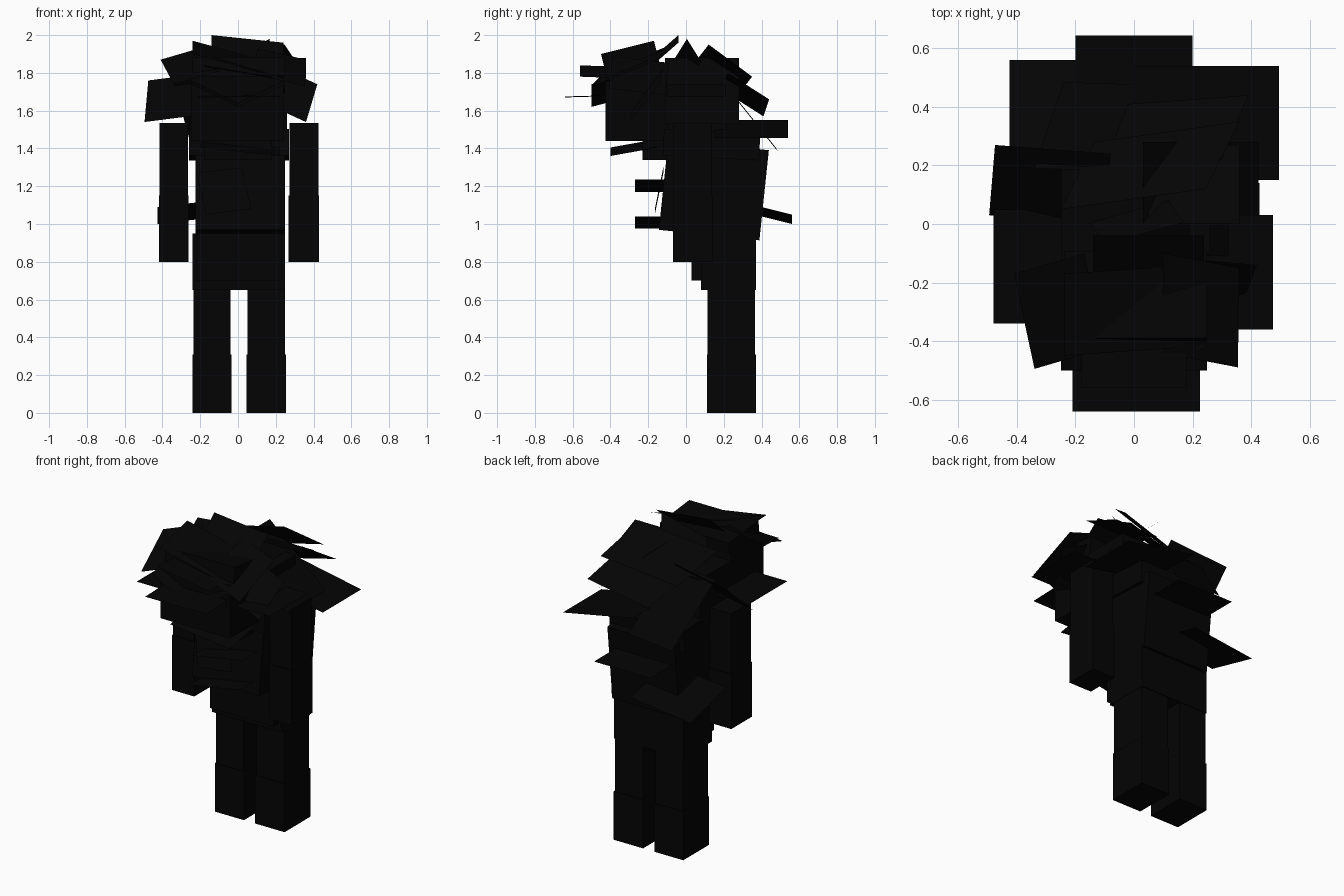
import bpy, bmesh, math
from mathutils import Vector, Matrix

cube = bpy.data.objects.get("Cube")
if cube:
    bpy.data.objects.remove(cube, do_unlink=True)

fur = bpy.data.materials.new("soot black")
fur.use_nodes = True
BLACK = (0.0012, 0.0012, 0.0012, 1)
fur.diffuse_color = BLACK
fur.node_tree.nodes["Principled BSDF"].inputs["Base Color"].default_value = BLACK


def add(name, bm):
    bmesh.ops.recalc_face_normals(bm, faces=bm.faces)
    mesh = bpy.data.meshes.new(name)
    bm.to_mesh(mesh)
    bm.free()
    mesh.materials.append(fur)
    obj = bpy.data.objects.new(name, mesh)
    bpy.context.collection.objects.link(obj)
    return obj


def box(name, x, y, z, pitch=0):
    """Box from ranges on each axis, pitched about its own centre."""
    bm = bmesh.new()
    bmesh.ops.create_cube(bm, size=1)
    size = [r[1] - r[0] for r in (x, y, z)]
    mid = Vector([(r[0] + r[1]) / 2 for r in (x, y, z)])
    m = Matrix.Translation(mid) @ Matrix.Rotation(math.radians(pitch), 4, "X") @ Matrix.Diagonal((*size, 1))
    bmesh.ops.transform(bm, matrix=m, verts=bm.verts)
    return add(name, bm)


def tuft(name, a, b, c):
    """Flat pelt sheet from three neighbouring corners."""
    a, b, c = Vector(a), Vector(b), Vector(c)
    bm = bmesh.new()
    bm.faces.new([bm.verts.new(p) for p in (a, b, c, a + c - b)])
    return add(name, bm)


# Legs, feet and arms
for side, leg, arm in (("right", (-0.235, -0.04), (-0.415, -0.265)),
                       ("left", (0.05, 0.248), (0.272, 0.425))):
    box(side + "_leg", leg, (0.115, 0.365), (0.3, 0.7))
    box(side + "_foot", (leg[0] - 0.005, leg[1] + 0.005), (0.11, 0.37), (0, 0.31))
    box(side + "_upper_arm", arm, (-0.065, 0.135), (1.1, 1.535))
    box(side + "_forearm", (arm[0] - 0.004, arm[1] + 0.004), (-0.07, 0.14), (0.8, 1.15))

# Body, leaning forward towards the head
box("hips", (-0.24, 0.25), (0.08, 0.37), (0.65, 0.95))
box("belly", (-0.22, 0.23), (0.03, 0.35), (0.7, 1.0))
box("torso", (-0.225, 0.25), (-0.12, 0.415), (0.94, 1.42), -6)
box("chest", (-0.26, 0.27), (-0.12, 0.39), (1.35, 1.49), -3)
box("upper_back", (-0.25, 0.26), (-0.1, 0.21), (1.45, 1.74))
box("neck", (-0.18, 0.18), (-0.23, 0.05), (1.34, 1.7))
box("head", (-0.25, 0.24), (-0.425, -0.1), (1.44, 1.78))
box("crown", (-0.24, 0.25), (-0.4, -0.1), (1.7, 1.87), -6)

# Back pelt
back = [
    ((-0.2, 0.25, 1.26), (-0.2, 0.645, 1.26), (0.2, 0.645, 1.26)),
    ((0.0, 0.54, 1.55), (0.495, 0.54, 1.455), (0.495, 0.15, 1.455)),
    ((-0.425, 0.2, 1.09), (-0.425, 0.56, 1.0), (0.0, 0.56, 1.05)),
    ((-0.025, 0.18, 1.775), (0.076, 0.475, 1.405), (-0.24, 0.485, 1.385)),
    ((-0.25, 0.05, 1.86), (0.246, 0.12, 1.95), (0.36, 0.35, 1.78)),
    ((0.3, 0.22, 1.80), (0.39, 0.44, 1.66), (-0.02, 0.41, 1.57)),
]
# Shoulder pelt
shoulders = [
    ((0.03, -0.11, 1.88), (0.425, -0.11, 1.53), (0.425, 0.28, 1.53)),
    ((0.1, -0.36, 1.62), (0.475, -0.36, 1.62), (0.475, 0.03, 1.62)),
    ((-0.1, -0.34, 1.58), (-0.48, -0.34, 1.58), (-0.48, 0.05, 1.58)),
    ((-0.08, 0.24, 1.81), (-0.475, 0.27, 1.76), (-0.495, 0.03, 1.54)),
    ((0.2, -0.12, 1.84), (0.42, -0.14, 1.74), (0.36, -0.3, 1.54)),
    ((0.05, 0.0, 1.88), (0.36, 0.0, 1.88), (0.36, 0.27, 1.77)),
]
# Mane over the head
mane = [
    ((-0.21, -0.3, 1.68), (-0.21, -0.64, 1.67), (0.225, -0.64, 1.675)),
    ((-0.17, -0.1, 1.94), (-0.41, -0.17, 1.87), (-0.34, -0.495, 1.74)),
    ((0.1, -0.1, 1.93), (0.36, -0.15, 1.87), (0.355, -0.49, 1.73)),
    ((-0.24, -0.17, 1.97), (-0.24, -0.45, 1.9), (0.2, -0.42, 1.78)),
    ((-0.18, -0.3, 1.83), (-0.18, -0.56, 1.84), (0.18, -0.56, 1.78)),
    ((-0.1, -0.07, 1.86), (0.17, 0.005, 1.98), (0.12, 0.08, 1.86)),
    ((-0.14, -0.04, 2.0), (-0.14, -0.2, 1.86), (0.24, -0.2, 1.82)),
    ((-0.25, -0.5, 1.74), (0.0, -0.5, 1.62), (0.0, -0.2, 1.7)),
    ((0.25, -0.5, 1.74), (0.0, -0.5, 1.62), (0.0, -0.2, 1.7)),
]
# Chest and belly tufts
front = [
    ((-0.22, -0.12, 1.27), (0.02, -0.12, 1.30), (0.07, -0.165, 1.08)),
    ((-0.14, 0.0, 1.17), (-0.14, -0.27, 1.17), (0.22, -0.27, 1.235)),
    ((-0.16, 0.0, 0.975), (-0.16, -0.27, 0.975), (0.2, -0.27, 1.04)),
    ((-0.2, -0.15, 1.45), (-0.2, -0.4, 1.405), (0.22, -0.4, 1.36)),
]
for label, group in (("back_tuft", back), ("shoulder_tuft", shoulders),
                     ("mane_tuft", mane), ("chest_tuft", front)):
    for i, corners in enumerate(group, 1):
        tuft(f"{label}_{i}", *corners)
